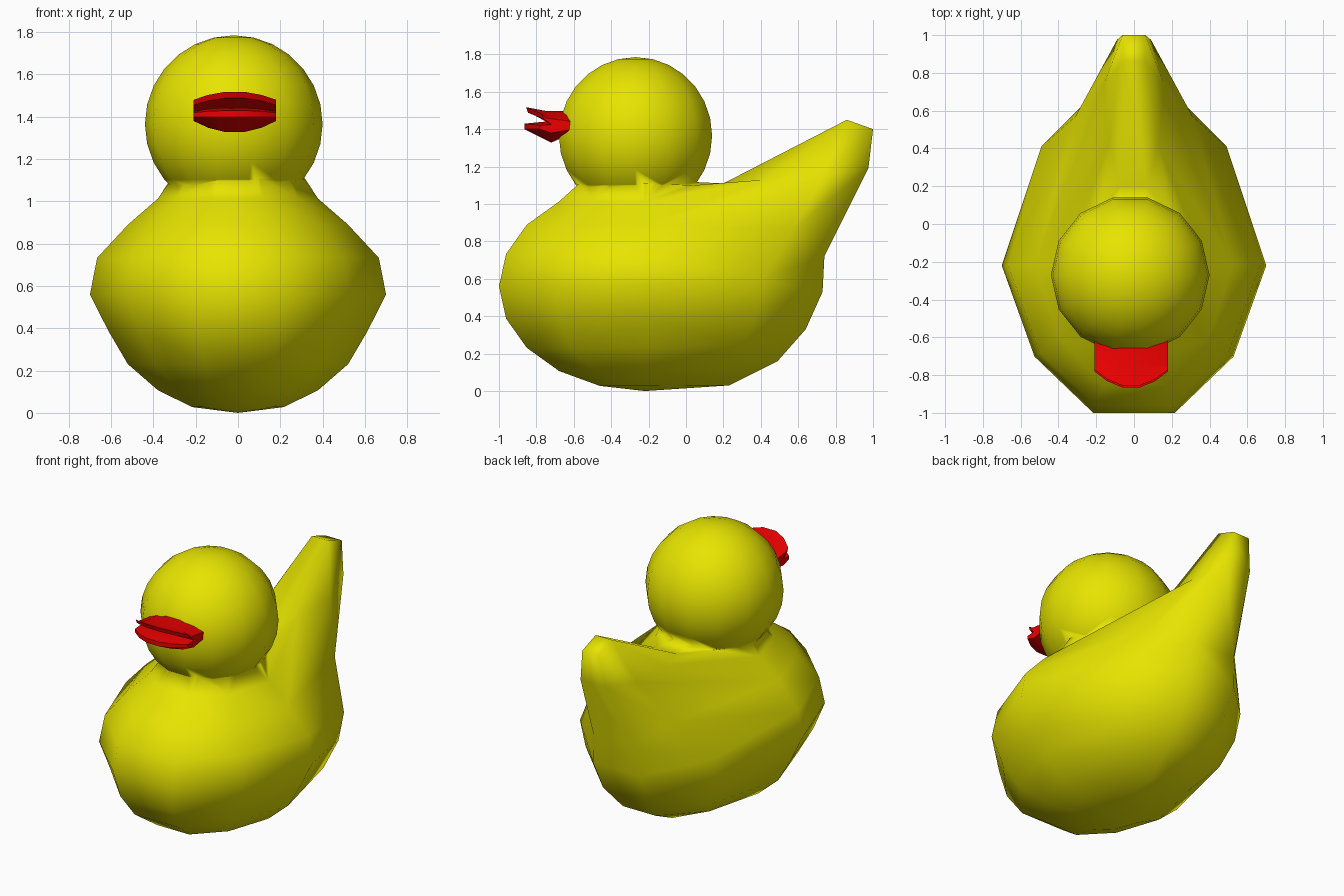
import bpy
from math import sin, cos, pi, radians
from mathutils import Vector

if "Cube" in bpy.data.objects:
    bpy.data.objects.remove(bpy.data.objects["Cube"])


def material(name, color):
    m = bpy.data.materials.new(name)
    m.diffuse_color = color
    m.use_nodes = True
    m.node_tree.nodes["Principled BSDF"].inputs["Base Color"].default_value = m.diffuse_color
    return m


def build(name, verts, faces, mat, angle=None):
    me = bpy.data.meshes.new(name)
    me.from_pydata(verts, [], faces)
    ob = bpy.data.objects.new(name, me)
    bpy.context.collection.objects.link(ob)
    me.materials.append(mat)
    bpy.ops.object.select_all(action='DESELECT')
    ob.select_set(True)
    bpy.context.view_layer.objects.active = ob
    bpy.ops.object.mode_set(mode='EDIT')
    bpy.ops.mesh.select_all(action='SELECT')
    bpy.ops.mesh.normals_make_consistent(inside=False)
    bpy.ops.object.mode_set(mode='OBJECT')
    if angle:
        bpy.ops.object.shade_smooth_by_angle(angle=radians(angle))
    else:
        bpy.ops.object.shade_smooth()
    return ob


yellow = material("yellow", (0.80, 0.78, 0.0, 1))
red = material("red", (0.85, 0.0, 0.0, 1))

# Body: ten-sided egg whose back columns are pulled out into a tail
N = 10
inner = [(.06, .23, .03), (.12, .49, .16), (.16, .64, .33), (.17, .73, .53), (.16, .74, .72),
         (.09, .975, 1.19), (.06, 1.0, 1.40), (.06, .86, 1.45), (.07, .20, 1.11)]
outer = [(.16, .04, .03), (.30, .18, .12), (.41, .31, .25), (.47, .38, .42), (.49, .41, .60),
         (.31, .57, .86), (.16, .74, 1.15), (.13, .42, 1.13), (.19, .04, 1.10)]
squeeze = [1, .92, .92, .92, 1, 1, .92, .92, 1]
verts = []
for k in range(1, N):
    a = pi * k / N
    r = .45 if k == 9 else sin(a)
    z = 1.11 if k == 9 else .56 * (1 - cos(a))
    for j in range(N):
        if j in (1, 4, 2, 3):
            x, y, zz = (outer if j in (1, 4) else inner)[k - 1]
            verts.append((x if j < 3 else -x, y, zz))
        else:
            t = 2 * pi * j / N
            w = .70 * squeeze[k - 1] * (.93 if j in (6, 9) else 1)
            verts.append((w * r * cos(t), -.22 + .82 * r * sin(t), z))
faces = []
for k in range(N - 2):
    for j in range(N):
        m = (j + 1) % N
        a, b, c, d = k * N + j, k * N + m, (k + 1) * N + m, (k + 1) * N + j
        va, vb, vc, vd = (Vector(verts[i]) for i in (a, b, c, d))
        # split along the shorter diagonal
        if (va - vc).length < (vb - vd).length:
            faces += [(a, b, c), (a, c, d)]
        else:
            faces += [(a, b, d), (b, c, d)]
bottom, top = len(verts), len(verts) + 1
verts += [(0, -.22, 0), (0, -.22, 1.13)]
last = (N - 2) * N
for j in range(N):
    faces += [((j + 1) % N, j, bottom), (last + j, last + (j + 1) % N, top)]
body = build("body", verts, faces, yellow)

# Head, fused to the body so the neck shades smoothly
bpy.ops.mesh.primitive_uv_sphere_add(segments=14, ring_count=14, radius=.42,
                                     location=(-.02, -.27, 1.365), rotation=(0, 0, pi / 14))
head = bpy.context.object
head.name = "head"
head.data.materials.append(yellow)
bpy.context.view_layer.objects.active = body
fuse = body.modifiers.new("fuse_head", 'BOOLEAN')
fuse.operation = 'UNION'
fuse.solver = 'EXACT'
fuse.object = head
bpy.ops.object.modifier_apply(modifier=fuse.name)
bpy.data.objects.remove(head)
body.name = "body_and_head"
for p in body.data.polygons:
    p.use_smooth = True


# Bill halves: wedges lofted across x, thinner and shorter toward the sides
def bill(name, section, bends):
    cols = [-1, -.65, -.25, .25, .65, 1]
    v = []
    for t in cols:
        for (y, z), bend in zip(section, bends):
            pull = .09 * t * t if y < -.8 else 0
            v.append((-.015 + .195 * t, y + pull, z + bend * t * t))
    n = len(section)
    f = [(c * n + i, c * n + (i + 1) % n, (c + 1) * n + (i + 1) % n, (c + 1) * n + i)
         for c in range(len(cols) - 1) for i in range(n)]
    f += [tuple(range(n)), tuple((len(cols) - 1) * n + i for i in range(n))]
    build(name, v, f, red, 35)


bill("upper_bill", [(-.86, 1.52), (-.85, 1.49), (-.72, 1.445), (-.60, 1.42), (-.60, 1.50),
                    (-.75, 1.50)], [-.04, -.035, -.02, 0, -.06, -.04])
bill("lower_bill", [(-.87, 1.43), (-.87, 1.40), (-.72, 1.325), (-.60, 1.38), (-.60, 1.42),
                    (-.72, 1.445)], [-.01, 0, .055, .02, 0, -.02])
